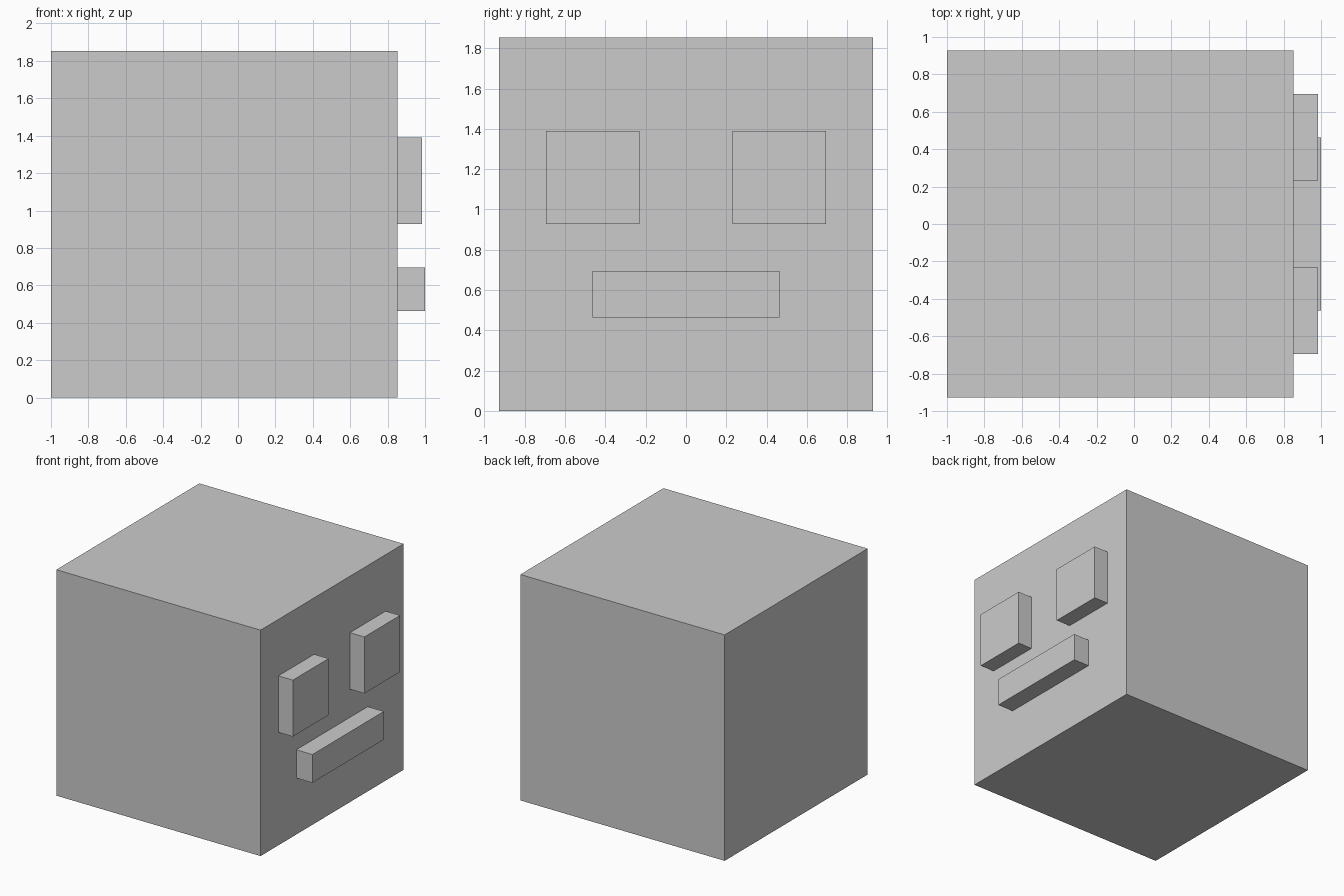
import bpy

if "Cube" in bpy.data.objects:
    bpy.data.objects.remove(bpy.data.objects["Cube"])

S = 1.854            # head cube side
U = S / 8            # face layout unit
FACE = -1 + S        # x of the face plane
SINK = 0.01          # how far features sit into the head


def box(name, x, y, z):
    """Box from (min, max) ranges on each axis."""
    ranges = (x, y, z)
    bpy.ops.mesh.primitive_cube_add(size=1, location=[(a + b) / 2 for a, b in ranges])
    ob = bpy.context.object
    ob.name = name
    ob.scale = [b - a for a, b in ranges]
    bpy.ops.object.transform_apply(location=False, rotation=False, scale=True)
    return ob


# Head block
box("head", (-1, FACE), (-S / 2, S / 2), (0, S))

# Square eyes, one each side
for side, sign in (("left", 1), ("right", -1)):
    y = sorted((sign * U, sign * 3 * U))
    box(f"{side}_eye", (FACE - SINK, 0.985), y, (4 * U, 6 * U))

# Wide mouth bar
box("mouth", (FACE - SINK, 1.0), (-2 * U, 2 * U), (2 * U, 3 * U))
